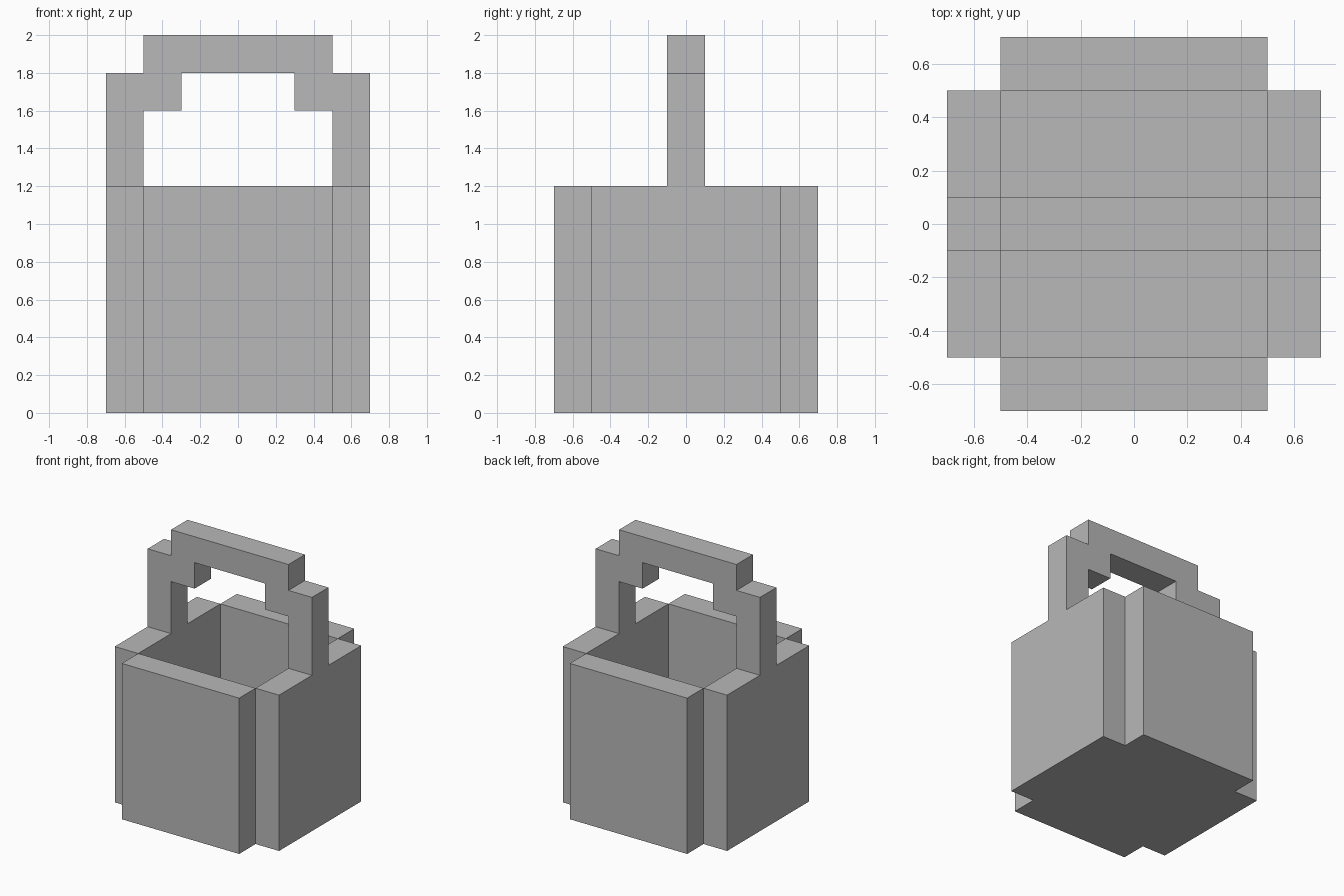
import bpy
import bmesh
from mathutils import Matrix, Vector

cube = bpy.data.objects.get("Cube")
if cube:
    bpy.data.objects.remove(cube, do_unlink=True)

# Single flat grey
GREY = (0.48, 0.48, 0.48, 1.0)
grey = bpy.data.materials.new("plain_grey")
grey.use_nodes = True
grey.diffuse_color = GREY
grey.node_tree.nodes["Principled BSDF"].inputs["Base Color"].default_value = GREY

T = 0.2       # wall, floor and handle thickness
INNER = 1.0   # width of the square cavity
RIM = 1.2     # height of the walls


def finish(name, bm):
    bmesh.ops.recalc_face_normals(bm, faces=bm.faces)
    mesh = bpy.data.meshes.new(name)
    bm.to_mesh(mesh)
    bm.free()
    mesh.materials.append(grey)
    obj = bpy.data.objects.new(name, mesh)
    bpy.context.collection.objects.link(obj)


def box(name, centre, size):
    bm = bmesh.new()
    matrix = Matrix.Translation(centre) @ Matrix.Diagonal((*size, 1))
    bmesh.ops.create_cube(bm, size=1, matrix=matrix)
    finish(name, bm)


# Bucket floor and four separate wall slabs, leaving notched corners
box("bucket_floor", (0, 0, T / 2), (INNER, INNER, T))
offset = (INNER + T) / 2
for side, sign in (("left", 1), ("right", -1)):
    box(side + "_wall", (sign * offset, 0, RIM / 2), (T, INNER, RIM))
for side, sign in (("back", 1), ("front", -1)):
    box(side + "_wall", (0, sign * offset, RIM / 2), (INNER, T, RIM))

# Stepped handle: half outline mirrored, then extruded through its thickness
half = [(0.7, RIM), (0.7, 1.8), (0.5, 1.8), (0.5, 2.0)]
inner = [(0.3, 1.8), (0.3, 1.6), (0.5, 1.6), (0.5, RIM)]
outline = half + [(-x, z) for x, z in reversed(half)]
outline += [(-x, z) for x, z in reversed(inner)] + inner
bm = bmesh.new()
face = bm.faces.new([bm.verts.new((x, -T / 2, z)) for x, z in outline])
result = bmesh.ops.extrude_face_region(bm, geom=[face], use_keep_orig=True)
moved = [v for v in result["geom"] if isinstance(v, bmesh.types.BMVert)]
bmesh.ops.translate(bm, verts=moved, vec=Vector((0, T, 0)))
finish("handle", bm)
